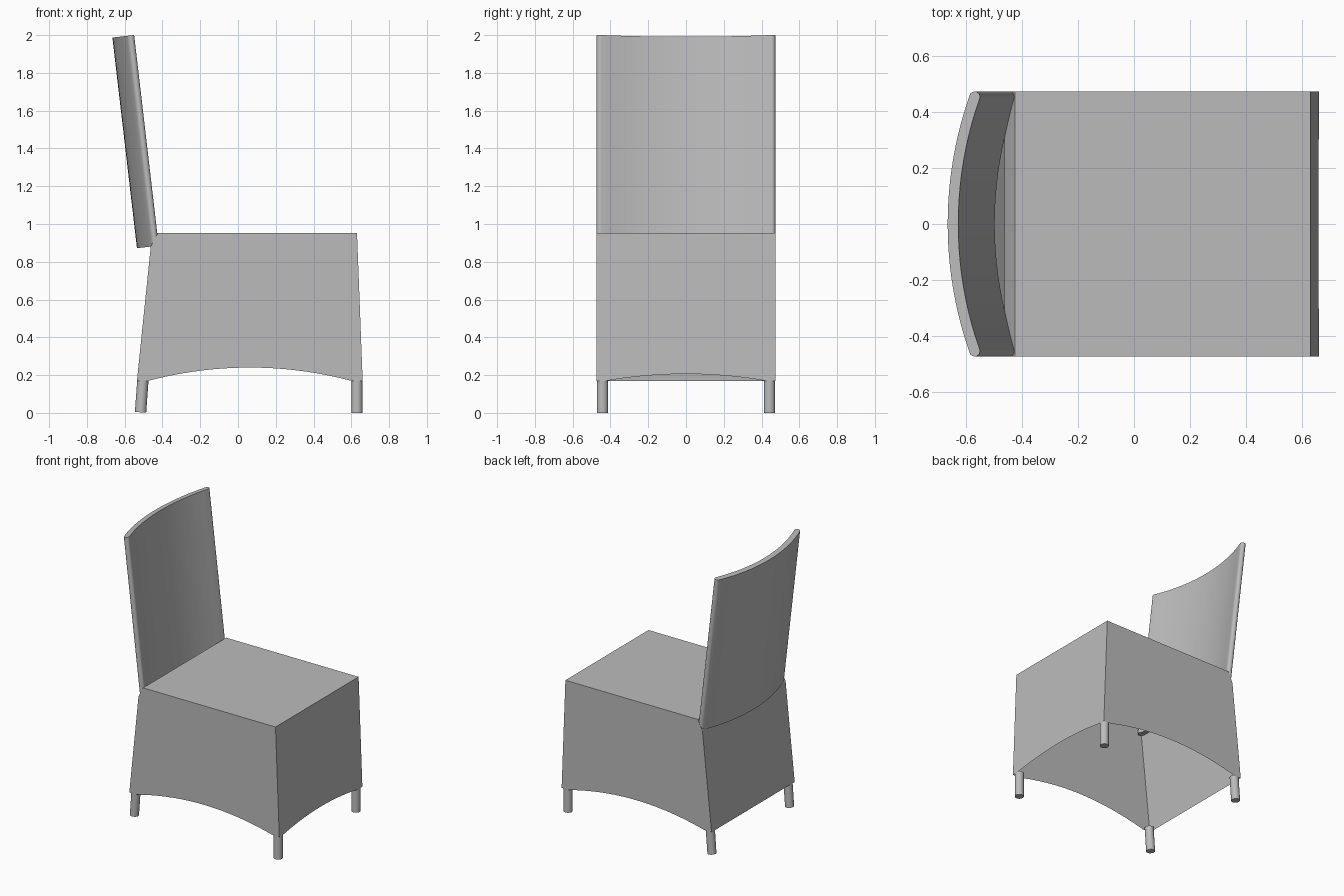
import bpy, bmesh, math
from mathutils import Vector

cube = bpy.data.objects.get("Cube")
if cube:
    bpy.data.objects.remove(cube, do_unlink=True)

grey = bpy.data.materials.new("plain_grey")
grey.use_nodes = True
GREY = (0.5, 0.5, 0.5, 1)
grey.diffuse_color = GREY
grey.node_tree.nodes["Principled BSDF"].inputs["Base Color"].default_value = GREY

HALF = 0.473    # half the seat width
HEM = 0.17      # lower edge of the cover
SEAT = 0.953    # seat height


def finish(name, bm, smooth=False):
    mesh = bpy.data.meshes.new(name)
    bm.to_mesh(mesh)
    bm.free()
    obj = bpy.data.objects.new(name, mesh)
    bpy.context.collection.objects.link(obj)
    mesh.materials.append(grey)
    if smooth:
        bpy.ops.object.select_all(action='DESELECT')
        obj.select_set(True)
        bpy.context.view_layer.objects.active = obj
        bpy.ops.object.shade_smooth_by_angle(angle=math.radians(35))
    return obj


def arch(a, b, rise, n=24):
    """Points (distance, height) of a shallow hem arch from a to b."""
    return [(a + (b - a) * i / n, HEM + rise * (1 - (2 * i / n - 1) ** 2))
            for i in range(n + 1)]


# Seat cover: open underneath, arched hem on the sides and front, straight at the back
bm = bmesh.new()


def face(points):
    bm.faces.new([bm.verts.new(p) for p in points])


front_top, front_low = 0.63, 0.66
back_top, back_mid, back_low = -0.425, -0.462, -0.535
for s in (-1, 1):
    hem = [(x, s * HALF, z) for x, z in arch(-0.475, 0.6, 0.07)]
    loop = [(back_low, s * HALF, HEM)] + hem + [
        (front_low, s * HALF, HEM), (front_top, s * HALF, SEAT),
        (back_top, s * HALF, SEAT), (back_mid, s * HALF, 0.88)]
    face(loop if s < 0 else loop[::-1])


def front_x(z):
    return front_low + (front_top - front_low) * (z - HEM) / (SEAT - HEM)


face([(front_low, -HALF, HEM)] + [(front_x(z), y, z) for y, z in arch(-0.42, 0.42, 0.036)]
     + [(front_low, HALF, HEM), (front_top, HALF, SEAT), (front_top, -HALF, SEAT)])
rows = [(front_top, SEAT), (back_top, SEAT), (back_mid, 0.88), (back_low, HEM)]
for (xa, za), (xb, zb) in zip(rows, rows[1:]):
    face([(xa, -HALF, za), (xa, HALF, za), (xb, HALF, zb), (xb, -HALF, zb)])
bmesh.ops.remove_doubles(bm, verts=bm.verts, dist=0.0005)
bmesh.ops.recalc_face_normals(bm, faces=bm.faces)
finish("seat_cover", bm)

# Backrest: curved slab with rounded ends, swept along a leaning axis
bm = bmesh.new()
THICK, SAG = 0.038, 0.078
edge = HALF - THICK / 2
radius = (edge ** 2 + SAG ** 2) / (2 * SAG)
sweep = math.asin(edge / radius)
outline = []
steps = 20


def on_arc(angle, offset):
    r = radius + offset
    return Vector((radius - r * math.cos(angle), r * math.sin(angle)))


for i in range(steps + 1):
    outline.append(on_arc(-sweep + 2 * sweep * i / steps, THICK / 2))
for i in range(1, 8):
    turn = math.pi * i / 8
    outline.append(on_arc(sweep, 0) + THICK / 2 * Vector(
        (-math.cos(sweep + turn), math.sin(sweep + turn))))
for i in range(steps + 1):
    outline.append(on_arc(sweep - 2 * sweep * i / steps, -THICK / 2))
for i in range(1, 8):
    turn = math.pi * i / 8
    outline.append(on_arc(-sweep, 0) + THICK / 2 * Vector(
        (math.cos(turn - sweep), -math.sin(turn - sweep))))

axis = Vector((-0.13, 0, 1.115))
across = Vector((axis.z, 0, -axis.x)).normalized()
base = Vector((-0.535, 0, 0.872)) + across * THICK / 2
verts = [bm.verts.new(base + across * p.x + Vector((0, p.y, 0))) for p in outline]
bottom = bm.faces.new(verts)
made = bmesh.ops.extrude_face_region(bm, geom=[bottom], use_keep_orig=True)
top = [v for v in made["geom"] if isinstance(v, bmesh.types.BMVert)]
bmesh.ops.translate(bm, verts=top, vec=axis)
bmesh.ops.recalc_face_normals(bm, faces=bm.faces)
finish("backrest", bm, smooth=True)


# Legs: short round pegs, the rear pair raked like the cover
def leg(name, foot, head):
    bm = bmesh.new()
    bmesh.ops.create_cone(bm, cap_ends=True, segments=24, radius1=0.03, radius2=0.03,
                          depth=(head - foot).length)
    turn = (head - foot).to_track_quat('Z', 'Y').to_matrix()
    bmesh.ops.rotate(bm, verts=bm.verts, matrix=turn)
    bmesh.ops.translate(bm, verts=bm.verts, vec=(foot + head) / 2)
    finish(name, bm, smooth=True)


for side, y in (("right", -0.442), ("left", 0.442)):
    leg("front_leg_" + side, Vector((0.63, y, 0)), Vector((0.63, y, 0.18)))
    leg("rear_leg_" + side, Vector((-0.516, y, 0.003)), Vector((-0.503, y, 0.18)))
